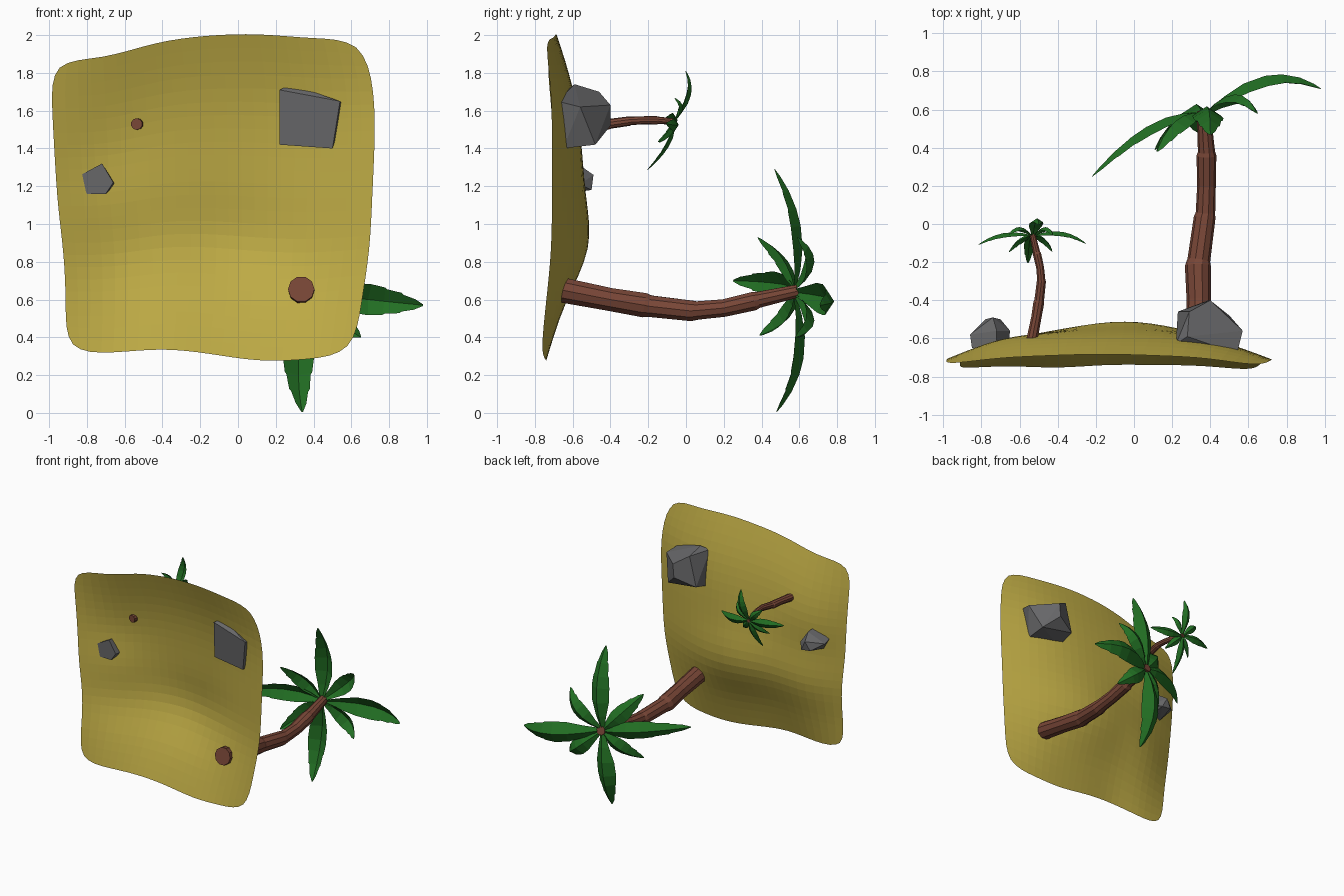
import bpy, bmesh, math
from mathutils import Vector

if "Cube" in bpy.data.objects:
    bpy.data.objects.remove(bpy.data.objects["Cube"])


def material(name, rgb):
    m = bpy.data.materials.new(name)
    m.diffuse_color = (*rgb, 1)
    m.use_nodes = True
    m.node_tree.nodes["Principled BSDF"].inputs["Base Color"].default_value = m.diffuse_color
    return m


SAND = material("sand yellow", (0.52, 0.41, 0.06))
BARK = material("bark brown", (0.19, 0.062, 0.038))
LEAF = material("leaf green", (0.016, 0.16, 0.017))
STONE = material("stone grey", (0.135, 0.135, 0.14))


def add(name, bm, mat):
    me = bpy.data.meshes.new(name)
    bm.to_mesh(me)
    bm.free()
    me.materials.append(mat)
    ob = bpy.data.objects.new(name, me)
    bpy.context.collection.objects.link(ob)
    return ob


# Sand: a thin wavy sheet, coarse control grid smoothed by subdivision
LEFT = [-.99, -.985, -.97, -.955, -.92, -.91, -.915]
RIGHT = [.66, .725, .725, .71, .70, .655, .615]
TOP = [1.87, 1.87, 1.965, 2.0, 2.01, 1.98, 1.98]
BOTTOM = [.32, .315, .345, .315, .27, .28, .315]
HEIGHT = [[-.74, -.70, -.69, -.68, -.69, -.70, -.75],
          [-.71, -.62, -.60, -.59, -.59, -.62, -.71],
          [-.70, -.57, -.565, -.55, -.55, -.60, -.71],
          [-.71, -.62, -.56, -.53, -.54, -.60, -.71],
          [-.70, -.58, -.54, -.47, -.50, -.60, -.71],
          [-.74, -.68, -.67, -.65, -.65, -.66, -.74],
          [-.76, -.74, -.76, -.735, -.74, -.74, -.77]]
bm = bmesh.new()
N = 7
grid = []
for r in range(N):
    v = r / (N - 1)
    grid.append([])
    for c in range(N):
        u = c / (N - 1)
        x = LEFT[r] + (RIGHT[r] - LEFT[r]) * u
        z = TOP[c] + (BOTTOM[c] - TOP[c]) * v
        grid[r].append(bm.verts.new((x, HEIGHT[r][c], z)))
for r in range(N - 1):
    for c in range(N - 1):
        bm.faces.new((grid[r][c], grid[r][c + 1], grid[r + 1][c + 1], grid[r + 1][c]))
sand = add("sand", bm, SAND)
sub = sand.modifiers.new("smooth", 'SUBSURF')
sub.levels = sub.render_levels = 2


# Rocks: convex hulls of a few points
def rock(name, pts):
    bm = bmesh.new()
    for p in pts:
        bm.verts.new(p)
    res = bmesh.ops.convex_hull(bm, input=bm.verts)
    bmesh.ops.delete(bm, geom=[g for g in set(res["geom_interior"]) if isinstance(g, bmesh.types.BMVert)],
                     context='VERTS')
    bmesh.ops.dissolve_limit(bm, angle_limit=math.radians(8), verts=bm.verts, edges=bm.edges)
    bmesh.ops.recalc_face_normals(bm, faces=bm.faces)
    add(name, bm, STONE)


rock("big_rock", [(.54, -.68, 1.65), (.50, -.65, 1.40), (.22, -.62, 1.42), (.22, -.63, 1.71),
                  (.28, -.59, 1.74), (.57, -.56, 1.62), (.23, -.46, 1.46), (.39, -.40, 1.52),
                  (.40, -.40, 1.63), (.29, -.46, 1.70), (.50, -.48, 1.42)])
rock("small_rock", [(-.85, -.65, 1.25), (-.72, -.65, 1.32), (-.66, -.65, 1.22), (-.70, -.65, 1.16),
                    (-.80, -.65, 1.16), (-.86, -.58, 1.24), (-.78, -.50, 1.19), (-.70, -.50, 1.18),
                    (-.65, -.56, 1.21), (-.74, -.49, 1.26), (-.72, -.56, 1.31)])

# Palm description: trunk rings (x, y, z, radius), leaves (middle, tip, width)
CROWN = Vector((.36, .58, .64))
TRUNK = [(.335, -.68, .655, .070), (.34, -.40, .60, .064), (.335, -.22, .57, .068),
         (.34, -.19, .565, .060), (.37, .03, .54, .057), (.375, .06, .542, .051),
         (.38, .20, .555, .049), (.38, .36, .592, .052), (.38, .38, .598, .045),
         (.365, .59, .645, .036)]
LEAVES = [((.69, .765, .60), (.98, .71, .57), .165),
          ((.07, .50, .68), (-.22, .25, .70), .14),
          ((.39, .595, .99), (.40, .47, 1.29), .16),
          ((.32, .61, .29), (.34, .48, .005), .165),
          ((.53, .67, .80), (.64, .59, .93), .13),
          ((.53, .67, .49), (.65, .58, .40), .13),
          ((.22, .54, .51), (.11, .39, .41), .13),
          ((.22, .53, .80), (.12, .38, .93), .13)]
# Width along the leaf, with small torn notches near the end
SHAPE = [(0, .22), (.15, .6), (.32, .95), (.5, 1), (.64, .88), (.66, .78), (.8, .66),
         (.82, .54), (.93, .34), (1, .06)]


def palm(prefix, place):
    bm = bmesh.new()
    rings = []
    sides = 10
    for i, (x, y, z, rad) in enumerate(TRUNK):
        a = Vector(TRUNK[max(i - 1, 0)][:3])
        b = Vector(TRUNK[min(i + 1, len(TRUNK) - 1)][:3])
        t = (b - a).normalized()
        e1 = t.cross(Vector((0, 0, 1))).normalized()
        e2 = e1.cross(t)
        rings.append([bm.verts.new(place(Vector((x, y, z)) + rad * (
            e1 * math.cos(k * math.tau / sides) + e2 * math.sin(k * math.tau / sides))))
            for k in range(sides)])
    for p, q in zip(rings, rings[1:]):
        for k in range(sides):
            n = (k + 1) % sides
            bm.faces.new((p[k], p[n], q[n], q[k]))
    bm.faces.new(rings[0])
    bm.faces.new(rings[-1])
    bmesh.ops.recalc_face_normals(bm, faces=bm.faces)
    add(prefix + "_trunk", bm, BARK)

    # Leaves: arching folded blades with a raised midrib
    bm = bmesh.new()
    for mid, tip, width in LEAVES:
        mid, tip = Vector(mid), Vector(tip)
        out = tip - CROWN
        out.y = 0
        out.normalize()
        base = CROWN + out * .02
        ctrl = mid * 2 - (base + tip) / 2
        side = out.cross(Vector((0, 1, 0)))
        prev = None
        for t, w in SHAPE:
            p = base * (1 - t) ** 2 + ctrl * (2 * t * (1 - t)) + tip * t * t
            tan = ((ctrl - base) * (1 - t) + (tip - ctrl) * t).normalized()
            up = side.cross(tan).normalized()
            if up.y < 0:
                up = -up
            h = width * w / 2
            row = [bm.verts.new(place(q)) for q in
                   (p - side * h - up * h * .5, p + up * h * .15, p + side * h - up * h * .5)]
            if prev:
                for k in range(2):
                    f = bm.faces.new((prev[k], prev[k + 1], row[k + 1], row[k]))
                    f.normal_update()
                    if f.normal.y < 0:
                        f.normal_flip()
            prev = row
    add(prefix + "_leaves", bm, LEAF)


palm("big_palm", lambda p: p)


# The small palm is a scaled copy turned a quarter about its upright (y) axis
def small_place(p):
    d = (p - CROWN) * .44
    return Vector((-.53 - d.z, -.06 + d.y, 1.54 + d.x))


palm("small_palm", small_place)
